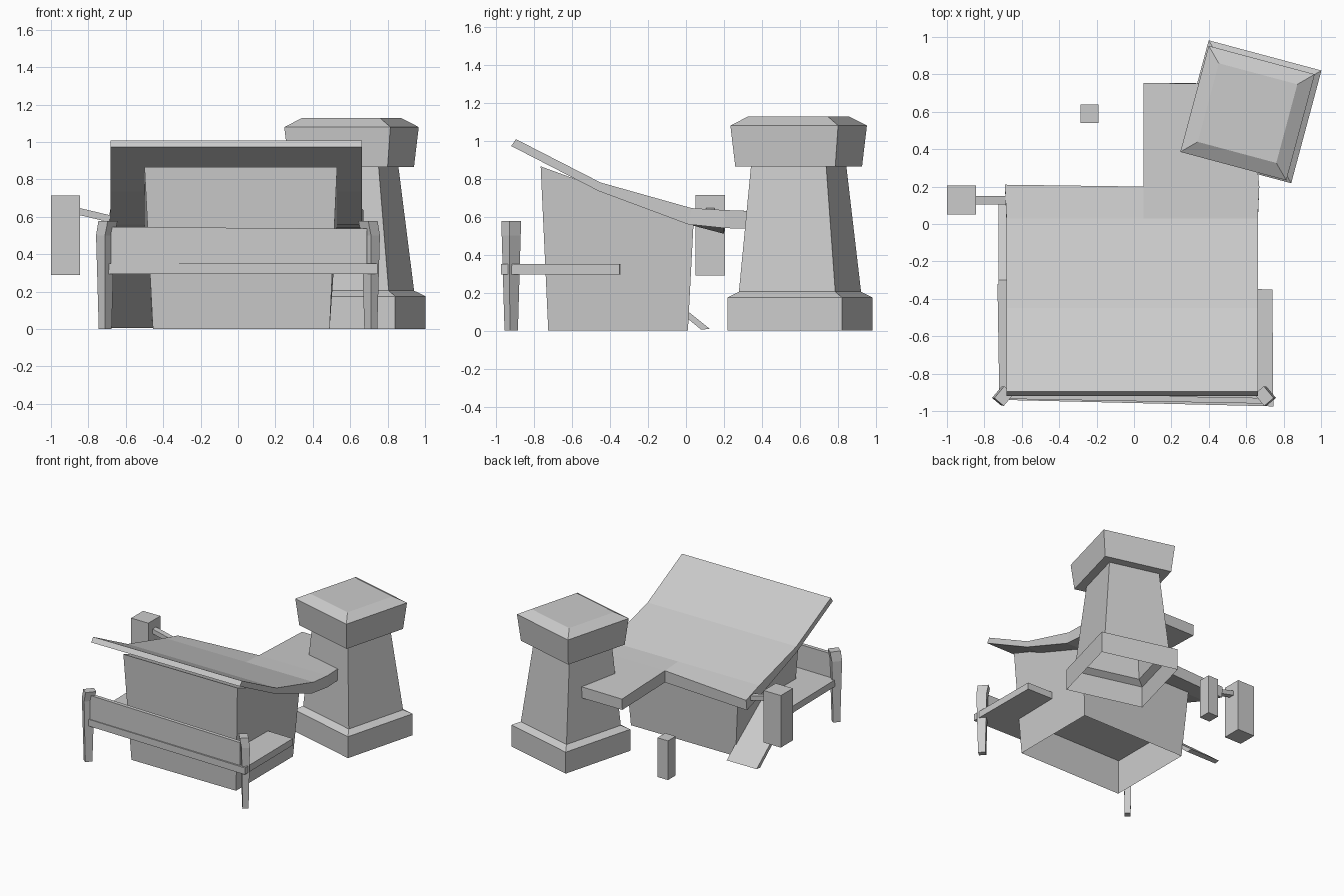
import bpy
import bmesh
from math import radians, cos, sin


def loft(name, rings, cap_start=True, cap_end=True):
    """Skin a list of matching point loops into one flat-faced object."""
    bm = bmesh.new()
    loops = [[bm.verts.new(p) for p in r] for r in rings]
    n = len(loops[0])
    for a, b in zip(loops, loops[1:]):
        for i in range(n):
            j = (i + 1) % n
            bm.faces.new((a[i], a[j], b[j], b[i]))
    if cap_start:
        bm.faces.new(loops[0][::-1])
    if cap_end:
        bm.faces.new(loops[-1])
    bmesh.ops.recalc_face_normals(bm, faces=bm.faces)
    me = bpy.data.meshes.new(name)
    bm.to_mesh(me)
    bm.free()
    ob = bpy.data.objects.new(name, me)
    bpy.context.collection.objects.link(ob)
    return ob


def rect(cx, cy, sx, sy, z, angle=0):
    c, s = cos(radians(angle)), sin(radians(angle))
    out = []
    for u, v in ((-1, -1), (1, -1), (1, 1), (-1, 1)):
        x, y = u * sx / 2, v * sy / 2
        out.append((cx + x * c - y * s, cy + x * s + y * c, z))
    return out


def box(name, x0, x1, y0, y1, z0, z1):
    c = ((x0 + x1) / 2, (y0 + y1) / 2, x1 - x0, y1 - y0)
    return loft(name, [rect(*c, z0), rect(*c, z1)])


# Square stone pillar with flared cap, open underneath
pillar = [(0.62, 0.60, 0.624, 0.0), (0.62, 0.60, 0.624, 0.175),
          (0.62, 0.60, 0.525, 0.205), (0.607, 0.593, 0.41, 0.865),
          (0.607, 0.593, 0.545, 0.865), (0.607, 0.593, 0.587, 1.08),
          (0.607, 0.593, 0.435, 1.127)]
loft("pillar", [rect(x, y, s, s, z, -15) for x, y, s, z in pillar], cap_start=False)

# Hut body: flares upward, sloping top, open underneath
loft("hut_body", [
    [(-0.455, -0.725, 0), (0.49, -0.725, 0), (0.49, 0.01, 0), (-0.455, 0.01, 0)],
    [(-0.50, -0.765, 0.865), (0.53, -0.765, 0.865), (0.53, 0.04, 0.57), (-0.50, 0.04, 0.57)],
], cap_start=False)

# Swept roof: cross-sections (y, top z, bottom z) from front to back
sections = [((-0.895, 1.008), (-0.92, 0.972)),
            ((-0.45, 0.78), (-0.46, 0.735)),
            ((0.03, 0.645), (0.01, 0.56))]
rings = []
for (yt, zt), (yb, zb) in sections:
    rings.append([(-0.682, yt, zt), (0.05, yt, zt), (0.662, yt, zt),
                  (0.662, yb, zb), (0.05, yb, zb), (-0.682, yb, zb)])
rings.append([(-0.69, 0.21, 0.595), (0.05, 0.20, 0.635), (0.67, 0.20, 0.635),
              (0.67, 0.20, 0.54), (0.05, 0.20, 0.54), (-0.69, 0.20, 0.51)])
loft("roof", rings)

# Flat roof arm running back into the pillar
loft("roof_arm", [
    [(0.05, 0.20, 0.54), (0.67, 0.20, 0.54), (0.62, 0.75, 0.525), (0.05, 0.75, 0.525)],
    [(0.05, 0.20, 0.635), (0.67, 0.20, 0.635), (0.62, 0.745, 0.615), (0.05, 0.755, 0.615)],
])

# Deck around the front of the hut
deck = [(-0.72, -0.94), (0.745, -0.975), (0.74, -0.35), (-0.73, -0.32)]
loft("deck", [[(x, y, z) for x, y in deck] for z in (0.295, 0.35)])

# Ramp from the deck's left end to the ground
loft("ramp", [[(x, -0.34, 0.35), (x, -0.30, 0.35), (x, 0.125, 0.01), (x, 0.08, 0.005)]
              for x in (-0.725, -0.455)])

# Front board, slightly skewed
board = [(-0.68, -0.935), (0.69, -0.96), (0.69, -0.93), (-0.68, -0.905)]
loft("front_board", [[(x, y, 0.345) for x, y in board],
                     [(x, y, 0.541 - 0.007 * x) for x, y in board]])

# Turned corner posts, thinner at the foot
for side, label in ((-1, "left"), (1, "right")):
    loft(f"{label}_post", [rect(side * (0.71 + o), -0.92, s, s * 0.8, z, side * -50)
                           for o, s, z in ((0, 0.055, 0), (0, 0.078, 0.50), (-0.015, 0.082, 0.578))])

# Lantern hanging off a bracket on the left eave
box("lantern", -1.0, -0.845, 0.05, 0.205, 0.29, 0.715)
loft("lantern_bracket", [[(x, 0.105, z), (x, 0.15, z), (x, 0.15, z + 0.038), (x, 0.105, z + 0.038)]
                         for x, z in ((-0.86, 0.612), (-0.62, 0.555))])

# Short free-standing bollard behind
box("bollard", -0.285, -0.19, 0.54, 0.64, 0.0, 0.32)
